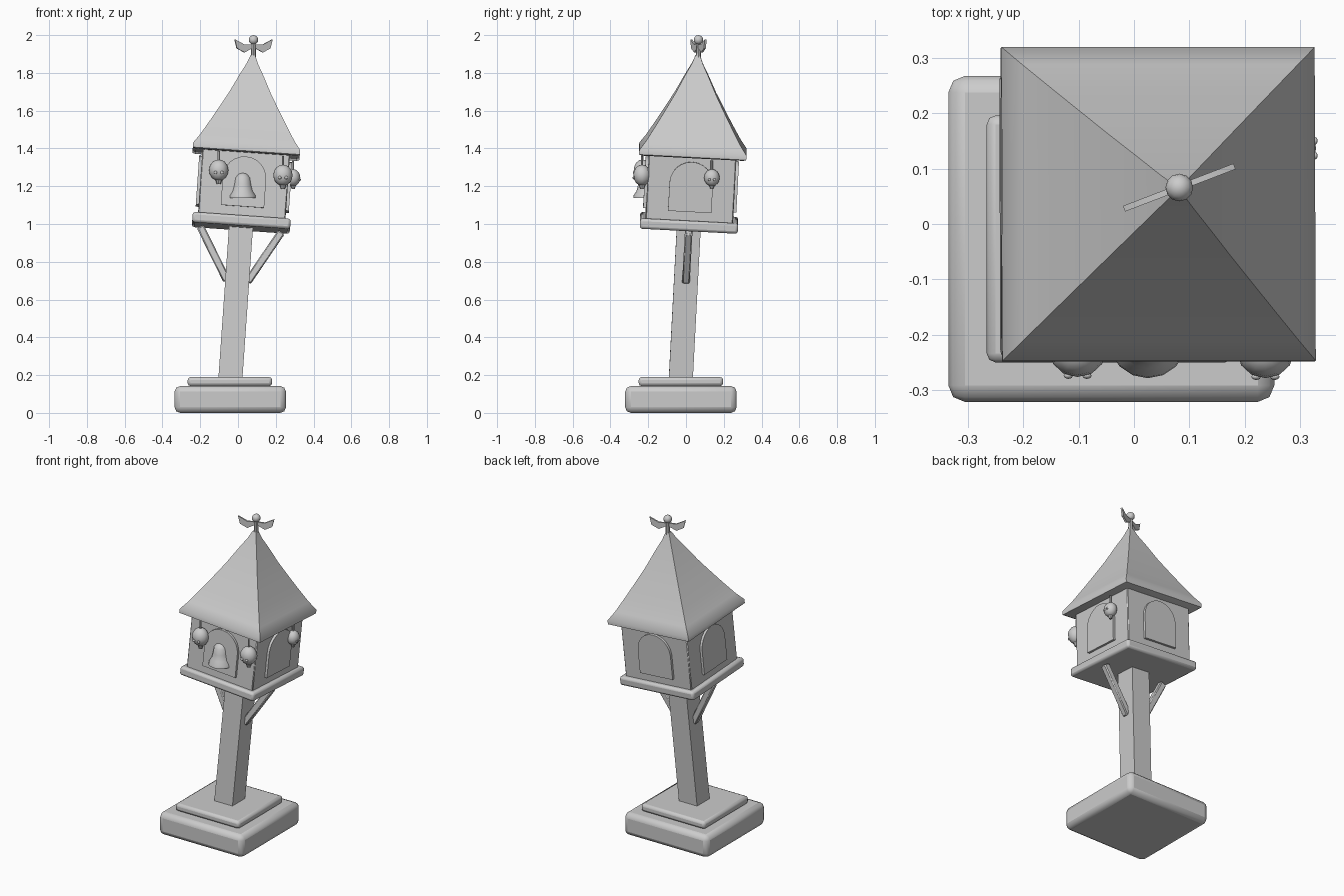
import bpy, bmesh, math
from mathutils import Matrix, Vector

if "Cube" in bpy.data.objects:
    bpy.data.objects.remove(bpy.data.objects["Cube"])

# The post, house and roof lean together; the plinth stays level
LEAN = (Matrix.Translation((-0.053, -0.037, 0.0))
        @ Matrix.Rotation(math.radians(4), 4, 'Y') @ Matrix.Rotation(math.radians(-3), 4, 'X'))
LEVEL = Matrix.Identity(4)


def finish(name, bm, mat=LEVEL, bevel=0, segments=2, angle=35):
    bm.transform(mat)
    bmesh.ops.recalc_face_normals(bm, faces=bm.faces)
    me = bpy.data.meshes.new(name)
    bm.to_mesh(me)
    bm.free()
    ob = bpy.data.objects.new(name, me)
    bpy.context.collection.objects.link(ob)
    if bevel:
        mod = ob.modifiers.new("bevel", 'BEVEL')
        mod.width, mod.segments = bevel, segments
    bpy.ops.object.select_all(action='DESELECT')
    ob.select_set(True)
    bpy.context.view_layer.objects.active = ob
    bpy.ops.object.shade_smooth_by_angle(angle=math.radians(angle))
    return ob


def box(name, centre, size, mat=LEVEL, **kw):
    bm = bmesh.new()
    bmesh.ops.create_cube(bm, size=1)
    bmesh.ops.scale(bm, vec=size, verts=bm.verts)
    return finish(name, bm, mat @ Matrix.Translation(centre), **kw)


def rings(name, profile, sides, mat, angle=35, turn=0):
    """Stack of (radius, height) rings, capped at both ends."""
    bm = bmesh.new()
    loops = [[bm.verts.new((r * math.cos(turn + 2 * math.pi * i / sides),
                            r * math.sin(turn + 2 * math.pi * i / sides), z))
              for i in range(sides)] for r, z in profile]
    for a, b in zip(loops, loops[1:]):
        for i in range(sides):
            j = (i + 1) % sides
            bm.faces.new((a[i], a[j], b[j], b[i]))
    bm.faces.new(loops[0][::-1])
    bm.faces.new(loops[-1])
    return finish(name, bm, mat, angle=angle)


def ball(name, mat, radius, scale=(1, 1, 1), seg=12):
    bm = bmesh.new()
    bmesh.ops.create_uvsphere(bm, u_segments=seg, v_segments=8, radius=radius)
    bmesh.ops.scale(bm, vec=scale, verts=bm.verts)
    return finish(name, bm, mat, angle=60)


def plate(name, outline, thickness, mat):
    """Outline in x/z, extruded symmetrically along y."""
    bm = bmesh.new()
    face = bm.faces.new([bm.verts.new((x, -thickness / 2, z)) for x, z in outline])
    out = bmesh.ops.extrude_face_region(bm, geom=[face])
    vs = [v for v in out['geom'] if isinstance(v, bmesh.types.BMVert)]
    bmesh.ops.translate(bm, vec=(0, thickness, 0), verts=vs)
    return finish(name, bm, mat)


# Plinth
box("plinth", (-0.041, -0.027, 0.071), (0.59, 0.59, 0.142), bevel=0.03)
box("plinth_step", (-0.043, -0.027, 0.166), (0.447, 0.447, 0.048), bevel=0.016)

# Post and braces
box("post", (0, 0, 0.58), (0.127, 0.127, 0.84), LEAN)
for side, label in ((-1, "left"), (1, "right")):
    a, b = Vector((side * 0.055, 0, 0.70)), Vector((side * 0.215, 0, 0.975))
    d = b - a
    aim = Matrix.Translation((a + b) / 2) @ d.to_track_quat('Z', 'Y').to_matrix().to_4x4()
    box("brace_" + label, (0, 0, 0), (0.04, 0.04, d.length), LEAN @ aim, bevel=0.006, segments=1)

# House
box("platform", (0, 0, 1.01), (0.52, 0.52, 0.055), LEAN, bevel=0.014)
box("house_walls", (0, 0, 1.205), (0.464, 0.464, 0.35), LEAN, bevel=0.005, segments=1)

# Arched panels on all four walls
arch = [(-0.115, 1.085), (0.115, 1.085)]
arch += [(0.115 * math.cos(math.pi * i / 12), 1.235 + 0.115 * math.sin(math.pi * i / 12))
         for i in range(13)]
for k, label in enumerate(("front", "right", "back", "left")):
    plate("arch_panel_" + label, arch, 0.03,
          LEAN @ Matrix.Rotation(k * math.pi / 2, 4, 'Z') @ Matrix.Translation((0, -0.232, 0)))

# Swept roof, square in plan
r2 = math.sqrt(2)
roof = [(0.27, 1.372), (0.284, 1.378), (0.284, 1.402), (0.25, 1.45), (0.20, 1.535),
        (0.152, 1.62), (0.108, 1.70), (0.064, 1.79), (0.03, 1.855), (0.012, 1.90)]
rings("roof", [(r * r2, z) for r, z in roof], 4, LEAN, angle=50, turn=math.pi / 4)

# Winged finial
top = Matrix.Translation((0.082, 0.066, 0))
rings("finial_post", [(0.014, 1.86), (0.011, 1.97)], 8, top)
ball("finial_ball", top @ Matrix.Translation((0, 0, 1.975)), 0.025)
for side, label in ((0, "right"), (math.pi, "left")):
    plate("finial_wing_" + label,
          [(0, 1.952), (0.052, 1.95), (0.107, 1.978), (0.095, 1.93), (0.052, 1.908), (0, 1.935)],
          0.011, top @ Matrix.Rotation(math.radians(21) + side, 4, 'Z'))

# Bell in the front arch
rings("bell", [(0.072, 1.138), (0.07, 1.152), (0.055, 1.175), (0.046, 1.21),
               (0.04, 1.245), (0.024, 1.265), (0.008, 1.27)], 16,
      Matrix.Translation((0.025, -0.207, 0)), angle=60)

# Hanging round charms, each with cord, eyes and jaw
charms = (("front_left", (-0.102, -0.23, 1.285), 0.051, 0),
          ("front_right", (0.238, -0.232, 1.258), 0.051, 0),
          ("side", (0.292, 0.137, 1.245), 0.041, math.pi / 2))
for label, pos, r, turn in charms:
    m = Matrix.Translation(pos) @ Matrix.Rotation(turn, 4, 'Z')
    ball("charm_head_" + label, m, r, (1, 0.92, 1.1))
    rings("charm_cord_" + label, [(0.006, r * 0.9), (0.006, r + 0.05)], 6, m)
    rings("charm_jaw_" + label, [(r * 0.2, -r * 1.45), (r * 0.42, -r * 0.8)], 8, m)
    for s in (-1, 1):
        ball("charm_eye_" + label, m @ Matrix.Translation((s * r * 0.33, -r * 0.87, -r * 0.25)),
             r * 0.17, (1, 0.7, 1), 8)
